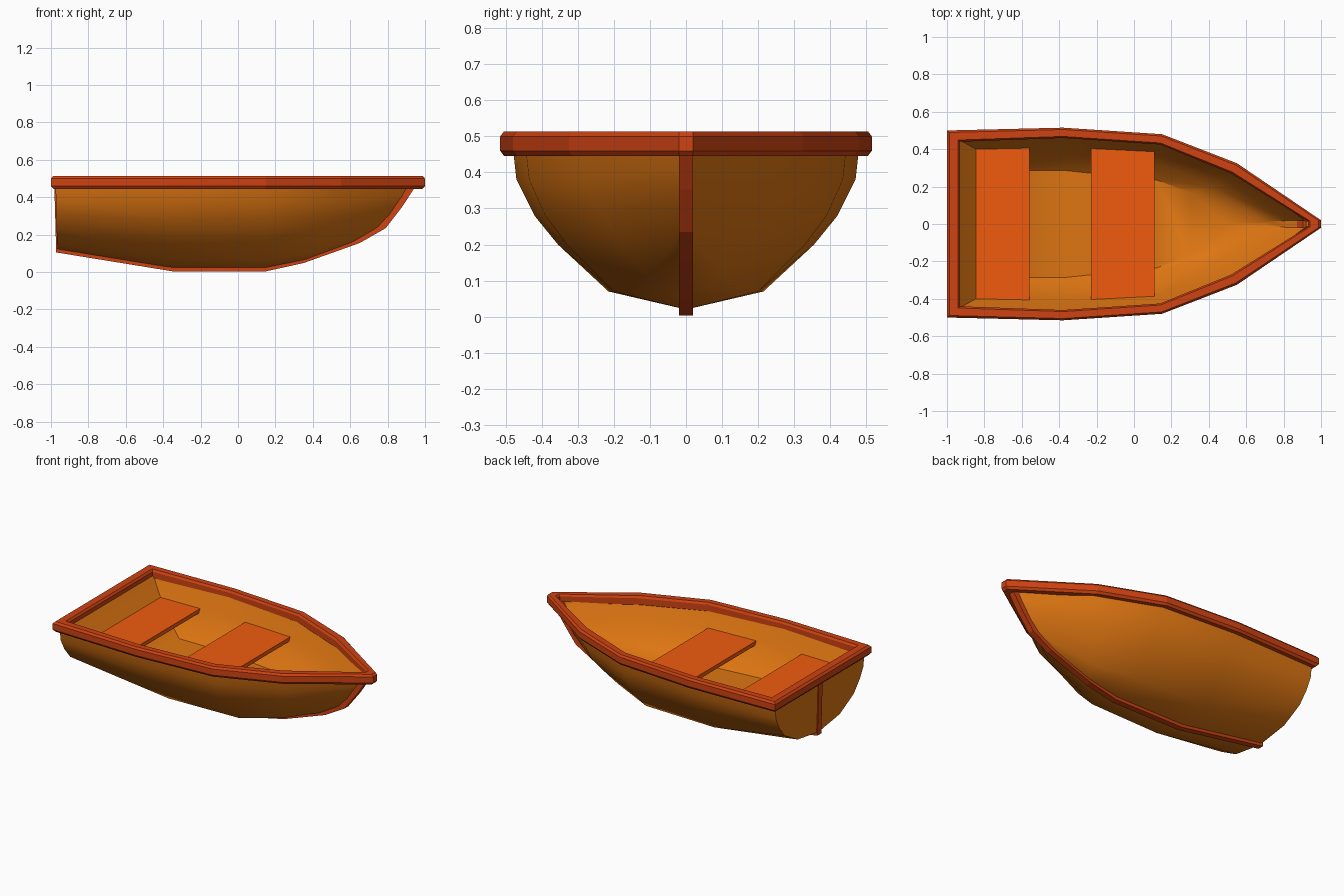
import bpy, bmesh
from math import radians

if "Cube" in bpy.data.objects:
    bpy.data.objects.remove(bpy.data.objects["Cube"])


def material(name, rgb):
    m = bpy.data.materials.new(name)
    m.diffuse_color = (*rgb, 1)
    m.use_nodes = True
    m.node_tree.nodes["Principled BSDF"].inputs["Base Color"].default_value = m.diffuse_color
    return m


HULL = material("hull_paint", (0.73, 0.18, 0.006))
SEAT = material("seat_paint", (0.87, 0.105, 0.004))
TRIM = material("trim_paint", (0.62, 0.055, 0.006))


def finish(bm, name, mat, smooth=None):
    bmesh.ops.remove_doubles(bm, verts=bm.verts, dist=1e-4)
    bmesh.ops.recalc_face_normals(bm, faces=bm.faces)
    me = bpy.data.meshes.new(name)
    bm.to_mesh(me)
    bm.free()
    me.materials.append(mat)
    ob = bpy.data.objects.new(name, me)
    bpy.context.collection.objects.link(ob)
    if smooth:
        bpy.ops.object.select_all(action='DESELECT')
        ob.select_set(True)
        bpy.context.view_layer.objects.active = ob
        bpy.ops.object.shade_smooth_by_angle(angle=radians(smooth))
    return ob


# Hull half-sections from stern to stem: inside runs floor to rim, outside rim to keel
inside = [
    [(-.63, .285, .2), (-.74, .345, .27), (-.845, .40, .37), (-.935, .45, .48)],
    [(-.36, .285, .2), (-.36, .355, .27), (-.36, .41, .37), (-.37, .465, .48)],
    [(.12, .235, .2), (.13, .33, .27), (.14, .385, .37), (.145, .435, .48)],
    [(.30, .17, .2), (.42, .20, .27), (.50, .235, .37), (.53, .28, .48)],
    [(.50, 0, .2), (.70, .012, .27), (.82, .018, .37), (.935, .018, .48)],
]
outside = [
    [(-.975, .465, .47), (-.974, .455, .38), (-.972, .42, .31),
     (-.97, .36, .235), (-.967, .22, .155), (-.965, 0, .12)],
    [(-.37, .48, .47), (-.37, .47, .38), (-.36, .42, .28),
     (-.36, .355, .2), (-.355, .215, .07), (-.35, 0, .02)],
    [(.15, .445, .47), (.15, .435, .38), (.15, .39, .28),
     (.15, .33, .2), (.15, .20, .07), (.15, 0, .02)],
    [(.55, .29, .47), (.54, .275, .38), (.52, .245, .3),
     (.48, .19, .22), (.42, .11, .11), (.35, 0, .06)],
    [(.94, 0, .47), (.905, 0, .41), (.87, 0, .36),
     (.83, 0, .30), (.78, 0, .245), (.65, 0, .17)],
]
bm = bmesh.new()
grid = []
for a, b in zip(inside, outside):
    grid.append([[bm.verts.new((x, s * y, z)) for x, y, z in a + b] for s in (1, -1)])
levels = len(grid[0][0])
for p, q in zip(grid, grid[1:]):
    for s in (0, 1):
        for j in range(levels - 1):
            bm.faces.new((p[s][j], p[s][j + 1], q[s][j + 1], q[s][j]))
    for j in (0, -1):
        bm.faces.new((p[0][j], p[1][j], q[1][j], q[0][j]))
for left, right in (grid[0], grid[-1]):
    for j in range(levels - 1):
        bm.faces.new((left[j], left[j + 1], right[j + 1], right[j]))
finish(bm, "hull", HULL, 35)

# Gunwale: chamfered section swept between an outer and an inner outline
outer = [(-1, .5), (-.38, .515), (.15, .48), (.55, .325), (1, .02)]
inner = [(-.93, .44), (-.38, .46), (.14, .425), (.52, .27), (.93, .015)]
section = [(.18, .513), (0, .5), (0, .46), (.2, .445),
           (.85, .445), (1, .46), (1, .5), (.85, .513)]


def both_sides(pts):
    return pts + [(x, -y) for x, y in reversed(pts)]


bm = bmesh.new()
rings = [[bm.verts.new((ox + f * (ix - ox), oy + f * (iy - oy), z)) for f, z in section]
         for (ox, oy), (ix, iy) in zip(both_sides(outer), both_sides(inner))]
for i, r in enumerate(rings):
    n = rings[(i + 1) % len(rings)]
    for k in range(len(section)):
        m = (k + 1) % len(section)
        bm.faces.new((r[k], r[m], n[m], n[k]))
finish(bm, "gunwale", TRIM)

# Keel strip: runs down the transom, along the bottom and up the stem
path = [(-.982, .46), (-.972, .105), (-.35, .004), (.15, .004), (.35, .048),
        (.65, .155), (.79, .235), (.88, .352), (.95, .46)]
bm = bmesh.new()
bars = []
for x, z in path:
    ix, iz = x * .95, z + .05 * (.6 - z)
    bars.append([bm.verts.new(c) for c in
                 ((x, .02, z), (x, -.02, z), (ix, -.02, iz), (ix, .02, iz))])
for a, b in zip(bars, bars[1:]):
    for k in range(4):
        m = (k + 1) % 4
        bm.faces.new((a[k], a[m], b[m], b[k]))
bm.faces.new(bars[0])
bm.faces.new(bars[-1])
finish(bm, "keel", TRIM)

# Seats: planks let into the hull sides
for name, x0, x1, w in (("stern_seat", -.87, -.56, .425), ("middle_seat", -.23, .11, .415)):
    bm = bmesh.new()
    bmesh.ops.create_cube(bm, size=1)
    for v in bm.verts:
        v.co = ((x0 + x1) / 2 + v.co.x * (x1 - x0), v.co.y * 2 * w, .357 + v.co.z * .026)
    finish(bm, name, SEAT)
